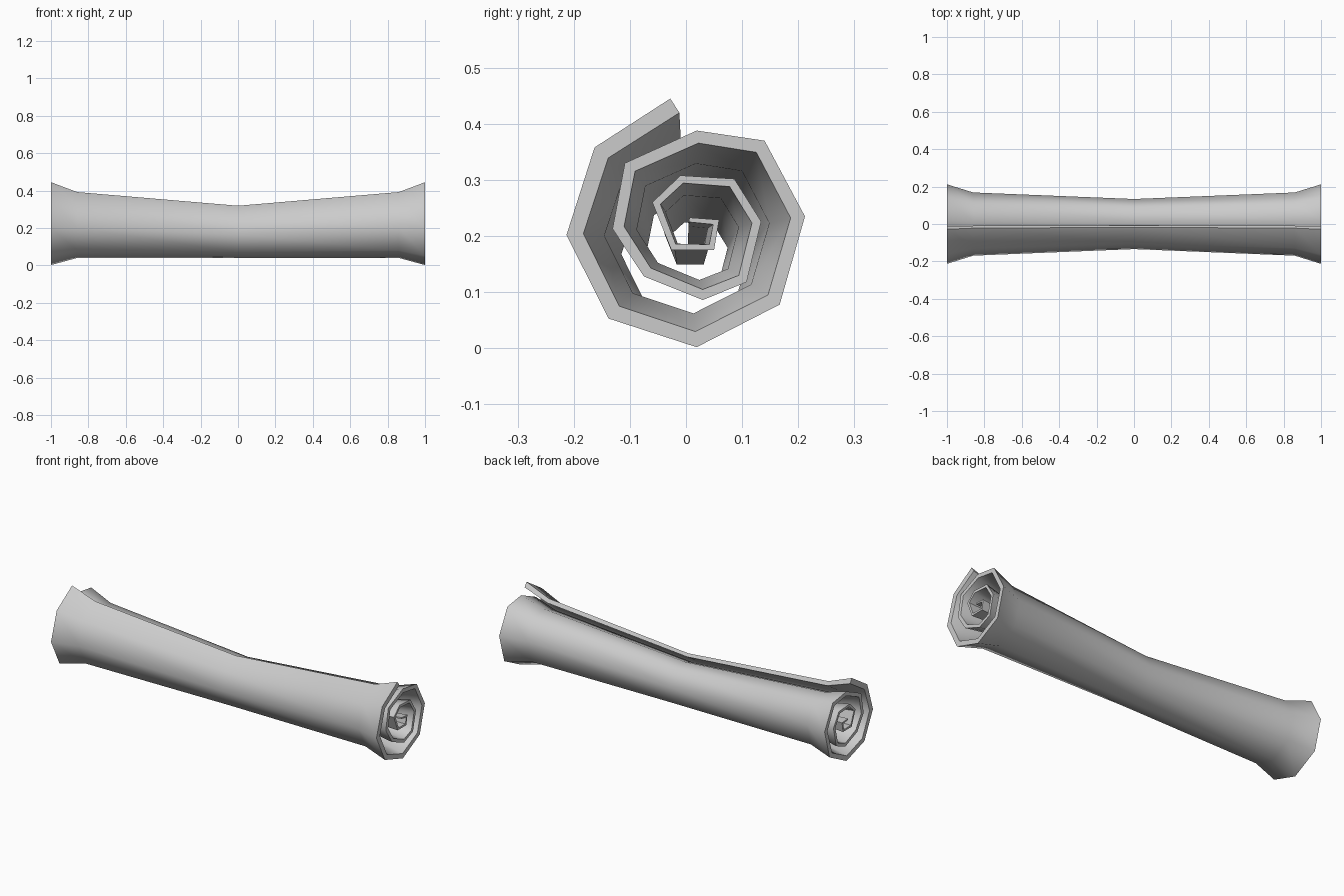
import bpy, bmesh, math
from mathutils import Vector

if "Cube" in bpy.data.objects:
    bpy.data.objects.remove(bpy.data.objects["Cube"])

# Spiral profile at the flared ends: outer side of the sheet, from loose edge inward (y, z)
SPIRAL = [(-.028, .445), (-.163, .358), (-.213, .202), (-.138, .053), (.019, .002),
          (.167, .078), (.212, .235), (.14, .37), (.019, .388), (-.109, .33),
          (-.131, .213), (-.075, .128), (.03, .086), (.108, .118), (.134, .226),
          (.086, .302), (-.01, .308), (-.06, .26), (-.026, .175), (.05, .175),
          (.059, .229), (.006, .233)]
# Stations along the roll: x, scale, bottom height
STATIONS = [(-1, 1, .002), (-.86, .795, .04), (0, .63, .04), (.86, .795, .04), (1, 1, .002)]


def offset_inward(pts, t0, t1):
    """Mitred offset to the left of travel, thinning toward the core."""
    pts = [Vector(p) for p in pts]
    out = []
    for i, p in enumerate(pts):
        dirs = []
        if i > 0:
            dirs.append((p - pts[i - 1]).normalized())
        if i < len(pts) - 1:
            dirs.append((pts[i + 1] - p).normalized())
        normals = [Vector((-d.y, d.x)) for d in dirs]
        m = sum(normals, Vector((0, 0))).normalized()
        t = t0 + (t1 - t0) * i / (len(pts) - 1)
        out.append(p + m * t / m.dot(normals[0]))
    return out


# Closed cross-section of the rolled sheet
inner = offset_inward(SPIRAL, .03, .008)
outer = [Vector(p) for p in SPIRAL]
n = len(outer)

bm = bmesh.new()


def rail(points):
    return [[bm.verts.new((x, p.x * s, b + (p.y - .002) * s)) for p in points]
            for x, s, b in STATIONS]


out_v, in_v = rail(outer), rail(inner)

# Outer and inner faces of the sheet, plus its long edges
for k in range(len(STATIONS) - 1):
    for i in range(n - 1):
        for v in (out_v, in_v):
            bm.faces.new((v[k][i], v[k][i + 1], v[k + 1][i + 1], v[k + 1][i]))
    for i in (0, n - 1):
        bm.faces.new((out_v[k][i], in_v[k][i], in_v[k + 1][i], out_v[k + 1][i]))

# End rims
for k in (0, -1):
    for i in range(n - 1):
        bm.faces.new((out_v[k][i], out_v[k][i + 1], in_v[k][i + 1], in_v[k][i]))

bmesh.ops.recalc_face_normals(bm, faces=bm.faces)
mesh = bpy.data.meshes.new("rolled_scroll")
bm.to_mesh(mesh)
bm.free()
scroll = bpy.data.objects.new("rolled_scroll", mesh)
bpy.context.collection.objects.link(scroll)
bpy.context.view_layer.objects.active = scroll
scroll.select_set(True)
bpy.ops.object.shade_smooth_by_angle(angle=math.radians(60))
